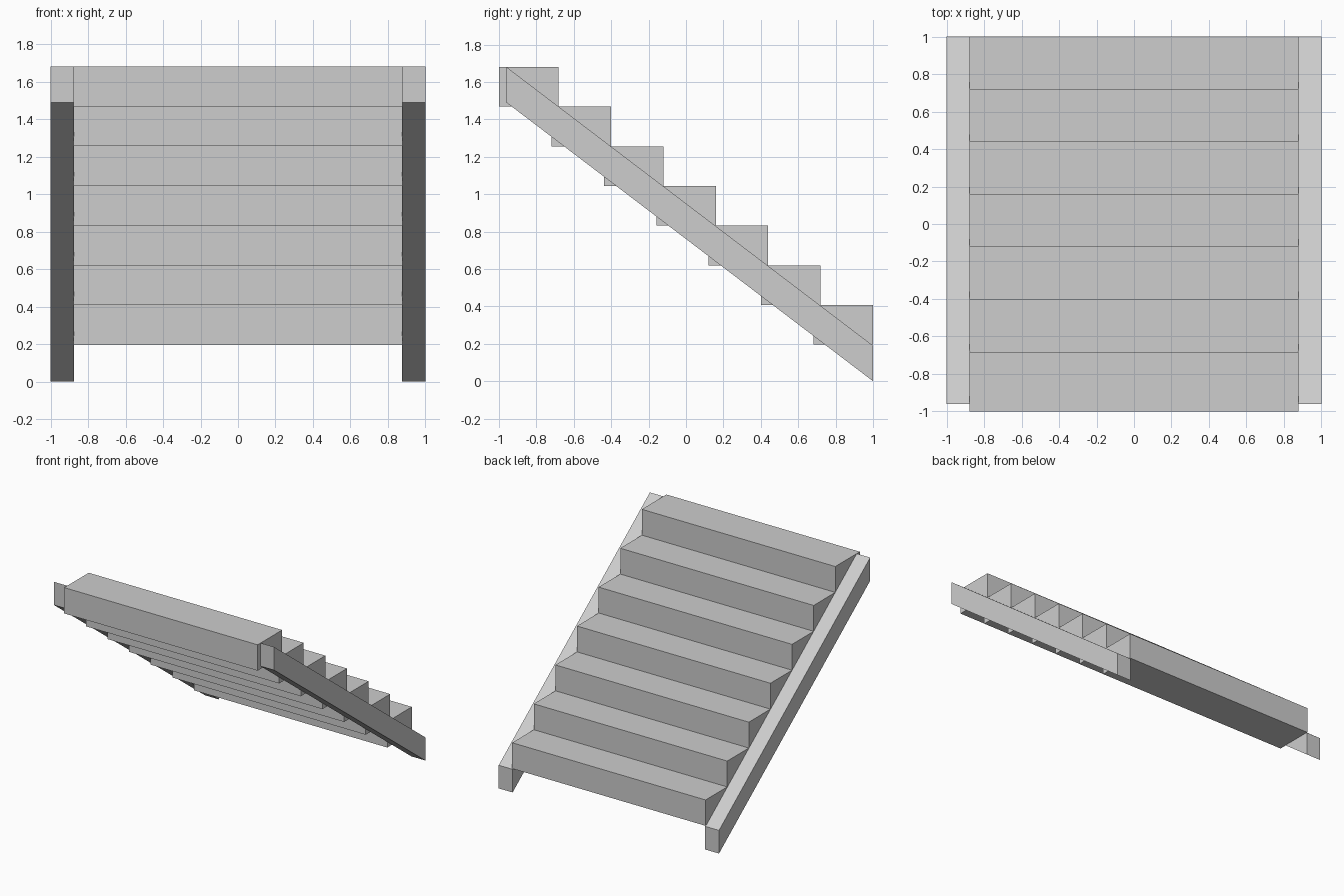
import bpy
import bmesh

cube = bpy.data.objects.get("Cube")
if cube:
    bpy.data.objects.remove(cube, do_unlink=True)

# One plain grey for the whole staircase
grey = bpy.data.materials.new("light_grey")
grey.use_nodes = True
COLOUR = (0.61, 0.61, 0.61, 1)
grey.diffuse_color = COLOUR
grey.node_tree.nodes["Principled BSDF"].inputs["Base Color"].default_value = COLOUR


def extrude_profile(name, profile, x0, x1):
    """Extrude a (y, z) outline from x0 to x1."""
    bm = bmesh.new()
    face = bm.faces.new([bm.verts.new((x0, y, z)) for y, z in profile])
    side = bmesh.ops.extrude_face_region(bm, geom=[face])["geom"]
    verts = [v for v in side if isinstance(v, bmesh.types.BMVert)]
    bmesh.ops.translate(bm, verts=verts, vec=(x1 - x0, 0, 0))
    bmesh.ops.recalc_face_normals(bm, faces=bm.faces)
    mesh = bpy.data.meshes.new(name)
    bm.to_mesh(mesh)
    bm.free()
    mesh.materials.append(grey)
    obj = bpy.data.objects.new(name, mesh)
    bpy.context.collection.objects.link(obj)
    return obj


# Steps: overlapping solid blocks climbing towards the front
STEPS = 7
DEPTH, RUN = 0.318, 0.2803
BASE, RISE = 0.195, 0.2122
for i in range(STEPS):
    y, z = 1 - i * RUN, BASE + i * RISE
    extrude_profile(f"step_{i + 1}",
                    [(y, z), (y, z + RISE), (y - DEPTH, z + RISE), (y - DEPTH, z)],
                    -0.878, 0.878)

# Sloping side beams with vertical ends
beam = [(1, 0), (1, 0.19), (-0.96, 1.68), (-0.96, 1.49)]
for side, sign in (("left", 1), ("right", -1)):
    extrude_profile(f"{side}_side_beam", beam, sign * 0.874, sign)
